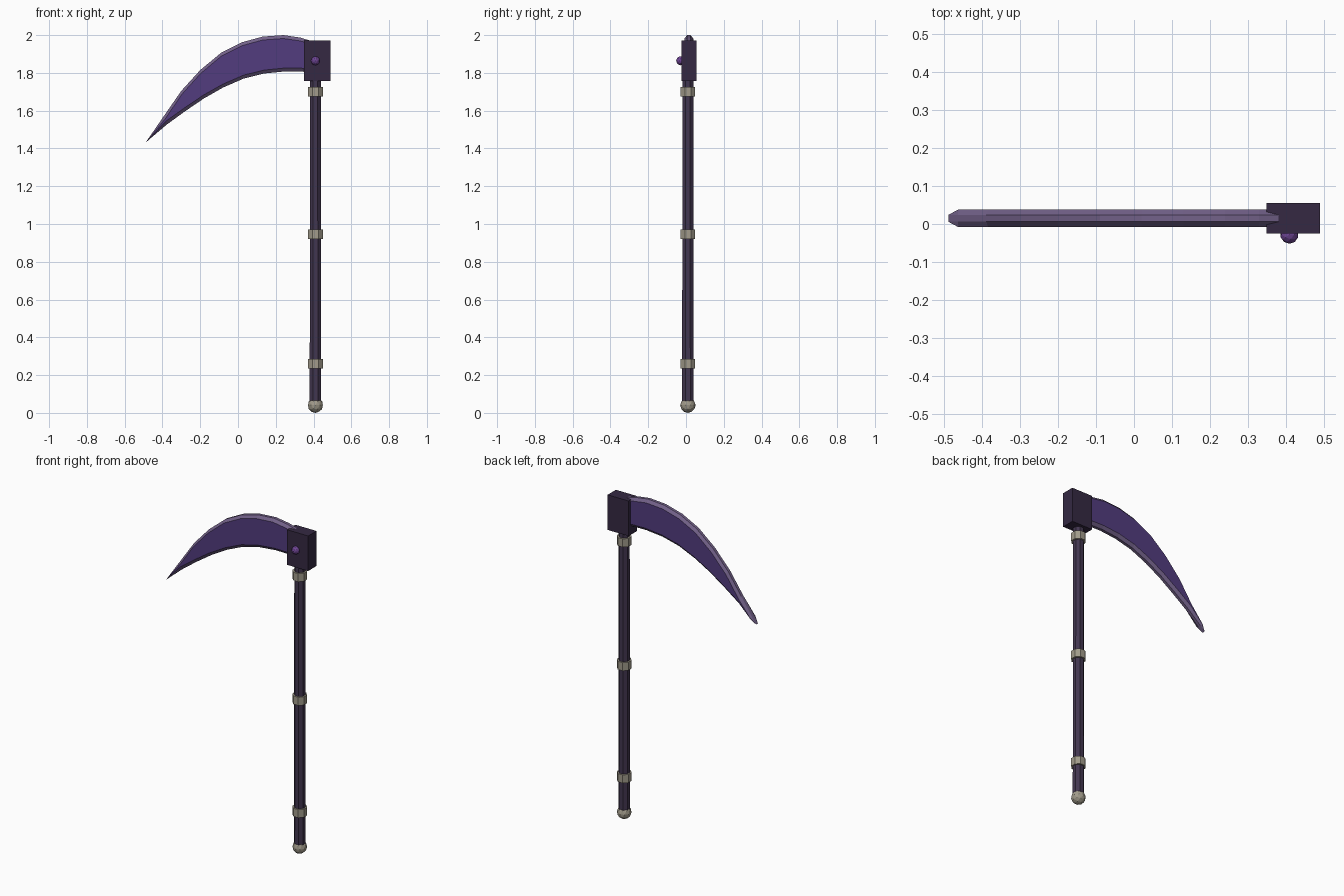
import bpy, bmesh, math
from mathutils import Vector

if "Cube" in bpy.data.objects:
    bpy.data.objects.remove(bpy.data.objects["Cube"])

CX, CY = 0.41, 0.01   # shaft axis


def material(name, rgb):
    m = bpy.data.materials.new(name)
    m.diffuse_color = (*rgb, 1)
    m.use_nodes = True
    m.node_tree.nodes["Principled BSDF"].inputs["Base Color"].default_value = m.diffuse_color
    return m


WOOD = material("dark_wood", (0.055, 0.037, 0.08))
IRON = material("dark_iron", (0.035, 0.022, 0.055))
BONE = material("pale_metal", (0.36, 0.33, 0.26))
STEEL = material("purple_steel", (0.085, 0.045, 0.21))
EDGE = material("light_edge", (0.17, 0.12, 0.25))
GEM = material("violet_gem", (0.16, 0.06, 0.30))


def finish(name, *mats):
    ob = bpy.context.object
    ob.name = name
    for m in mats:
        ob.data.materials.append(m)
    return ob


def prism(name, r0, r1, z0, z1, mat):
    bpy.ops.mesh.primitive_cone_add(vertices=8, radius1=r0, radius2=r1, depth=z1 - z0,
                                    location=(CX, CY, (z0 + z1) / 2),
                                    rotation=(0, 0, math.pi / 8))
    return finish(name, mat)


# shaft and its collars
prism("shaft", 0.033, 0.031, 0.05, 1.80, WOOD)
for label, z in (("lower", 0.26), ("middle", 0.945), ("upper", 1.70)):
    prism(label + "_collar", 0.042, 0.042, z - 0.025, z + 0.025, BONE)

# pommel
bpy.ops.mesh.primitive_ico_sphere_add(subdivisions=2, radius=0.041, location=(CX, CY, 0.041))
finish("pommel", BONE)

# head block
bpy.ops.mesh.primitive_cube_add(size=1, location=(0.42, 0.015, 1.864))
bpy.context.object.scale = (0.142, 0.08, 0.214)
finish("head_block", IRON)

# gem on the front of the block
bpy.ops.mesh.primitive_ico_sphere_add(subdivisions=2, radius=0.024, location=(CX, -0.028, 1.864))
finish("gem", GEM)

# blade: pairs of outer and inner edge points, from block to tip
OUTER = [(0.40, 1.965), (0.33, 1.987), (0.24, 2.0), (0.13, 1.992), (0.02, 1.962), (-0.09, 1.906),
         (-0.20, 1.815), (-0.30, 1.705), (-0.39, 1.575), (-0.465, 1.466), (-0.49, 1.43)]
INNER = [(0.40, 1.803), (0.33, 1.807), (0.25, 1.808), (0.14, 1.797), (0.03, 1.770), (-0.08, 1.722),
         (-0.18, 1.665), (-0.28, 1.597), (-0.375, 1.528), (-0.46, 1.456), (-0.49, 1.43)]
YC, THICK, THIN, BEVEL = 0.015, 0.0235, 0.009, 0.018

bm = bmesh.new()
rings = []
for o, i in zip(OUTER, INNER):
    o, i = Vector((o[0], YC, o[1])), Vector((i[0], YC, i[1]))
    width = (o - i).length
    inset = (i - o).normalized() * min(BEVEL, width * 0.4)
    full = THICK if width > 0.001 else THIN
    section = [(o, -THIN), (o + inset, -full), (i - inset, -full), (i, -THIN),
               (i, THIN), (i - inset, full), (o + inset, full), (o, THIN)]
    rings.append([bm.verts.new(p + Vector((0, y, 0))) for p, y in section])
for a, b in zip(rings, rings[1:]):
    for k in range(8):
        n = (k + 1) % 8
        f = bm.faces.new((a[k], a[n], b[n], b[k]))
        f.material_index = 0 if k in (1, 5) else 1
bm.faces.new(rings[0])
bmesh.ops.remove_doubles(bm, verts=bm.verts, dist=0.0005)
bmesh.ops.recalc_face_normals(bm, faces=bm.faces)
mesh = bpy.data.meshes.new("blade")
bm.to_mesh(mesh)
bm.free()
mesh.materials.append(STEEL)
mesh.materials.append(EDGE)
bpy.context.collection.objects.link(bpy.data.objects.new("blade", mesh))
